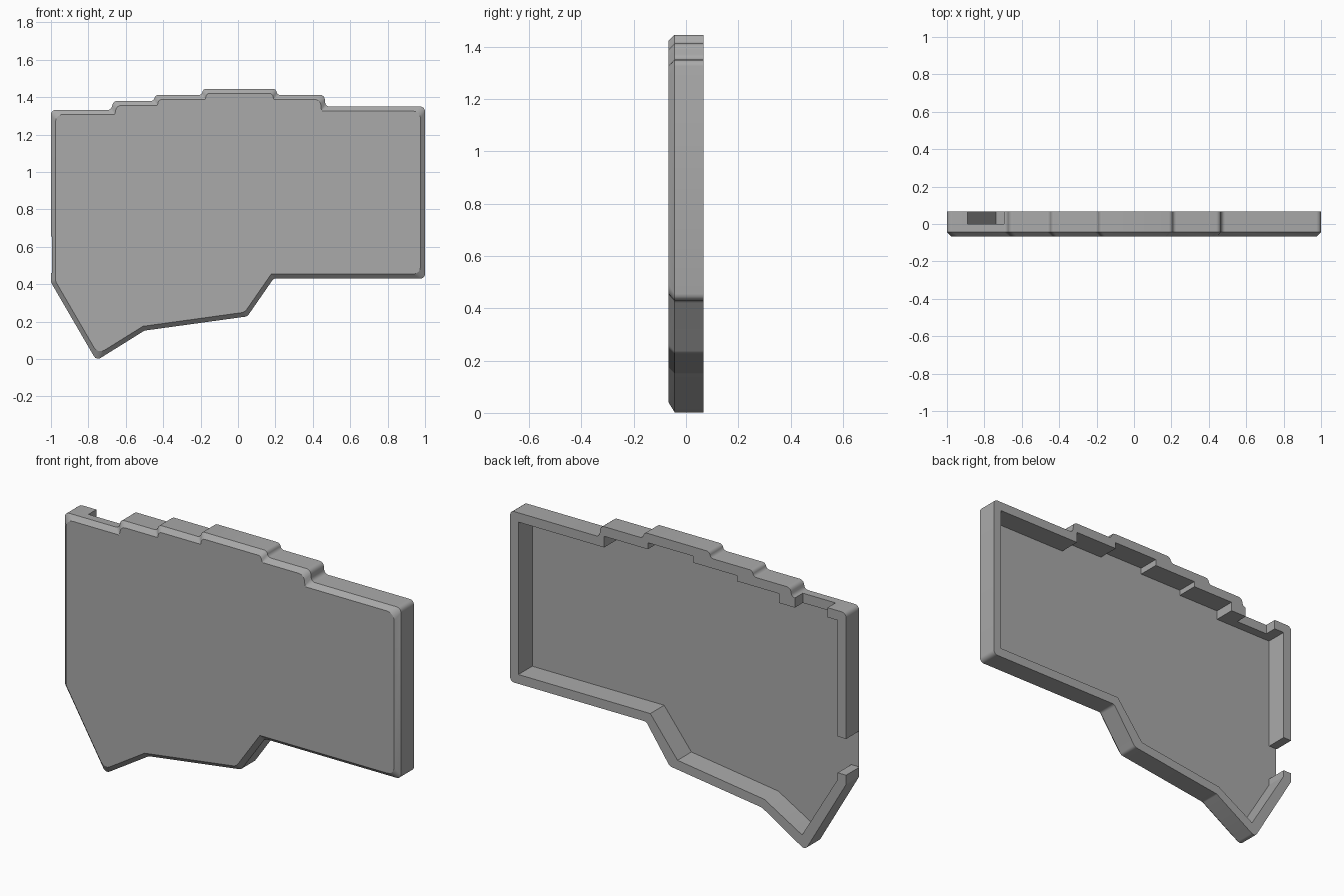
import bpy, bmesh, math
from mathutils import Vector

if "Cube" in bpy.data.objects:
    bpy.data.objects.remove(bpy.data.objects["Cube"])

BACK, FRONT, CHAMFER, FLOOR = 0.0675, -0.0675, 0.024, -0.05

# Outer silhouette (x, z), clockwise seen from the front
OUTER = [(-1, 1.332), (-0.678, 1.332), (-0.667, 1.38), (-0.45, 1.38), (-0.442, 1.412),
         (-0.194, 1.412), (-0.186, 1.445), (0.202, 1.445), (0.21, 1.412), (0.462, 1.412),
         (0.468, 1.35), (1, 1.35), (1, 0.43), (0.19, 0.43), (0.05, 0.228),
         (-0.5, 0.152), (-0.757, -0.008), (-1, 0.41)]
# Hollow outline, with a stepped upper edge
INNER = [(-0.95, 1.28), (-0.60, 1.28), (-0.60, 1.33), (-0.35, 1.33), (-0.35, 1.36),
         (-0.09, 1.36), (-0.09, 1.395), (0.18, 1.395), (0.18, 1.36), (0.44, 1.36),
         (0.44, 1.30), (0.95, 1.30), (0.95, 0.48), (0.165, 0.48), (0.003, 0.272),
         (-0.514, 0.2), (-0.738, 0.069), (-0.95, 0.424)]


def corners(pts):
    """Each point with its neighbours."""
    v = [Vector(p) for p in pts]
    return [(v[i - 1], v[i], v[(i + 1) % len(v)]) for i in range(len(v))]


def inset(pts, d):
    out = []
    for a, p, b in corners(pts):
        u, w = (p - a).normalized(), (b - p).normalized()
        n1, n2 = Vector((u.y, -u.x)), Vector((w.y, -w.x))
        out.append(p + (n1 + n2) * d / (1 + n1.dot(n2)))
    return out


def rounded(pts, convex, concave, steps=5):
    """Round every corner with an arc of equal point count."""
    out = []
    for a, p, b in corners(pts):
        u, w = a - p, b - p
        r = convex if w.x * u.y - w.y * u.x > 0 else concave
        half = u.angle(w) / 2
        t = min(r / math.tan(half), 0.48 * u.length, 0.48 * w.length)
        r = t * math.tan(half)
        u, w = u.normalized(), w.normalized()
        c = p + (u + w).normalized() * (r / math.sin(half))
        s, e = p + u * t - c, p + w * t - c
        for k in range(steps):
            f = k / (steps - 1)
            sweep = math.pi - 2 * half
            q = (s * math.sin((1 - f) * sweep) + e * math.sin(f * sweep)) / math.sin(sweep)
            out.append(c + q)
    return out


def loft(name, rings):
    """Closed solid through (outline, y) rings."""
    bm = bmesh.new()
    loops = [[bm.verts.new((p[0], y, p[1])) for p in pts] for pts, y in rings]
    for l0, l1 in zip(loops, loops[1:]):
        for i in range(len(l0)):
            j = (i + 1) % len(l0)
            bm.faces.new((l0[i], l0[j], l1[j], l1[i]))
    bm.faces.new(loops[0])
    bm.faces.new(loops[-1])
    bmesh.ops.recalc_face_normals(bm, faces=bm.faces)
    me = bpy.data.meshes.new(name)
    bm.to_mesh(me)
    bm.free()
    ob = bpy.data.objects.new(name, me)
    bpy.context.collection.objects.link(ob)
    return ob


def box_outline(x0, x1, z0, z1):
    return [(x0, z0), (x0, z1), (x1, z1), (x1, z0)]


# Shell with a chamfered front edge
outline = rounded(OUTER, 0.022, 0.025)
face = rounded(inset(OUTER, CHAMFER), 0.004, 0.04)
shell = loft("case_shell", [(outline, BACK), (outline, FRONT + CHAMFER), (face, FRONT)])

# Hollow, upper port and side port
cutters = [
    loft("hollow_cutter", [(INNER, 0.2), (INNER, FLOOR)]),
    loft("top_port_cutter", [(box_outline(-0.89, -0.695, 1.25, 1.5), y) for y in (0.2, 0.0)]),
    loft("side_port_cutter", [(box_outline(-1.1, -0.93, 0.46, 0.655), y) for y in (0.2, FLOOR + 0.002)]),
]
bpy.context.view_layer.objects.active = shell
shell.select_set(True)
for c in cutters:
    c.hide_render = True
    m = shell.modifiers.new(c.name, 'BOOLEAN')
    m.operation, m.solver, m.object = 'DIFFERENCE', 'EXACT', c
    bpy.ops.object.modifier_apply(modifier=m.name)
    bpy.data.objects.remove(c)

# Plain grey finish
grey = bpy.data.materials.new("mid_grey")
grey.diffuse_color = (0.4, 0.4, 0.4, 1)
grey.use_nodes = True
grey.node_tree.nodes["Principled BSDF"].inputs["Base Color"].default_value = grey.diffuse_color
shell.data.materials.clear()
shell.data.materials.append(grey)
bpy.ops.object.shade_smooth_by_angle(angle=math.radians(30))
